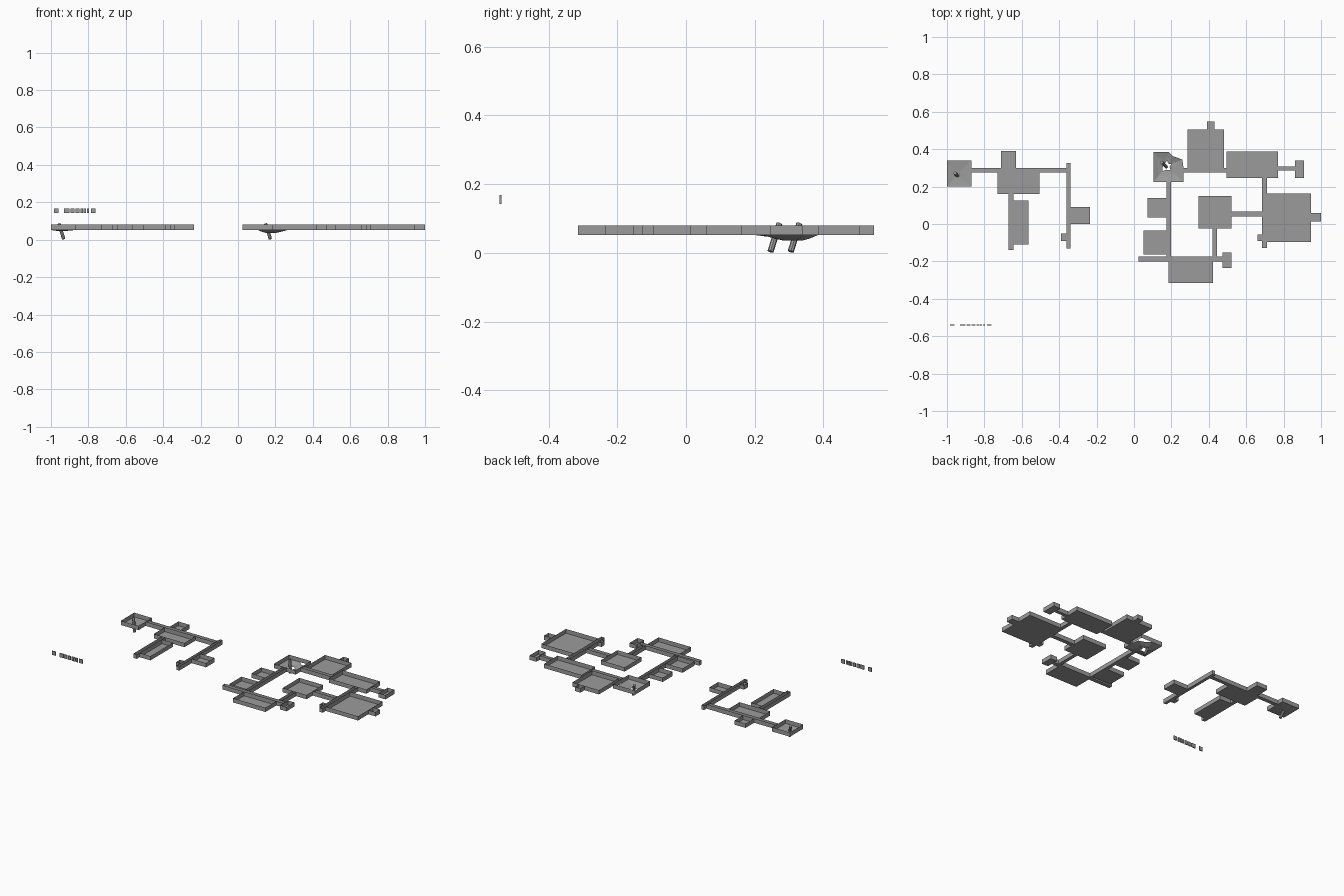
import bpy
import bmesh
import math
from mathutils import Vector

cube = bpy.data.objects.get("Cube")
if cube:
    bpy.data.objects.remove(cube, do_unlink=True)

FLOOR, TOP = 0.052, 0.08

stone = bpy.data.materials.new("stone grey")
stone.use_nodes = True
GREY = (0.33, 0.33, 0.33, 1)
stone.diffuse_color = GREY
stone.node_tree.nodes["Principled BSDF"].inputs["Base Color"].default_value = GREY


def finish(name, bm):
    mesh = bpy.data.meshes.new(name)
    bm.to_mesh(mesh)
    bm.free()
    mesh.materials.append(stone)
    obj = bpy.data.objects.new(name, mesh)
    bpy.context.collection.objects.link(obj)
    return obj


def box(bm, x0, x1, y0, y1, z0, z1):
    made = bmesh.ops.create_cube(bm, size=1)["verts"]
    for v in made:
        v.co = Vector((x1 if v.co.x > 0 else x0,
                       y1 if v.co.y > 0 else y0,
                       z1 if v.co.z > 0 else z0))
    return {f for v in made for f in v.link_faces}


def tray(name, x0, x1, y0, y1, floor=True):
    """Open-topped room or passage with thin walls."""
    bm = bmesh.new()
    faces = box(bm, x0, x1, y0, y1, FLOOR, TOP)
    bmesh.ops.recalc_face_normals(bm, faces=bm.faces)
    drop = [f for f in faces if f.normal.z > 0.5 or (not floor and f.normal.z < -0.5)]
    bmesh.ops.delete(bm, geom=drop, context="FACES")
    return finish(name, bm)


def sunken_floor(name, outline, centre, depth, radii):
    """Floor sagging from its outline to a jagged ring around a hole."""
    bm = bmesh.new()
    rings = [[], [], []]
    for i, (x, y) in enumerate(outline):
        edge = Vector((x, y, FLOOR))
        way = Vector((x - centre[0], y - centre[1], 0)).normalized()
        lip = Vector((*centre, FLOOR - depth)) + way * radii[i % 2]
        mid = edge.lerp(lip, 0.55)
        mid.z = FLOOR - depth * 0.65
        for ring, co in zip(rings, (edge, mid, lip)):
            ring.append(bm.verts.new(co))
    n = len(outline)
    for a, b in zip(rings, rings[1:]):
        for i in range(n):
            j = (i + 1) % n
            bm.faces.new((a[i], a[j], b[j], b[i]))
    return finish(name, bm)


def shaft(name, top, bottom, radius):
    """Slanted pole leaving through the floor."""
    top, bottom = Vector(top), Vector(bottom)
    axis = top - bottom
    bm = bmesh.new()
    bmesh.ops.create_cone(bm, cap_ends=True, segments=8, radius1=radius,
                          radius2=radius, depth=axis.length)
    turn = axis.to_track_quat("Z", "Y").to_matrix().to_4x4()
    bmesh.ops.transform(bm, matrix=turn, verts=bm.verts)
    bmesh.ops.translate(bm, vec=(top + bottom) / 2, verts=bm.verts)
    return finish(name, bm)


# West wing
for name, *r in [
    ("west_main_passage", -0.87, -0.36, 0.275, 0.30),
    ("west_north_room", -0.71, -0.63, 0.30, 0.39),
    ("west_hall", -0.73, -0.505, 0.16, 0.275),
    ("west_south_passage", -0.67, -0.645, -0.14, 0.16),
    ("west_long_room", -0.645, -0.565, -0.11, 0.125),
    ("west_east_passage", -0.36, -0.34, -0.13, 0.325),
    ("west_side_room", -0.34, -0.235, 0.0, 0.09),
    ("west_alcove", -0.39, -0.36, -0.09, -0.05),
]:
    tray(name, *r)

# East wing
for name, *r in [
    ("north_passage", 0.265, 0.495, 0.275, 0.30),
    ("north_room", 0.285, 0.48, 0.30, 0.505),
    ("north_alcove", 0.39, 0.43, 0.505, 0.548),
    ("northeast_hall", 0.495, 0.77, 0.245, 0.387),
    ("northeast_passage", 0.77, 0.86, 0.285, 0.307),
    ("northeast_closet", 0.86, 0.91, 0.245, 0.34),
    ("east_passage", 0.685, 0.71, -0.127, 0.245),
    ("great_room", 0.71, 0.947, -0.095, 0.162),
    ("great_room_closet", 0.947, 1.0, 0.013, 0.06),
    ("east_alcove", 0.66, 0.685, -0.09, -0.055),
    ("centre_passage", 0.52, 0.685, 0.04, 0.067),
    ("centre_room", 0.345, 0.52, -0.025, 0.15),
    ("centre_south_passage", 0.42, 0.443, -0.175, -0.025),
    ("south_passage", 0.025, 0.473, -0.20, -0.175),
    ("south_closet", 0.473, 0.52, -0.235, -0.153),
    ("south_room", 0.185, 0.422, -0.315, -0.20),
    ("inner_west_passage", 0.175, 0.197, -0.175, 0.225),
    ("upper_cell", 0.073, 0.175, 0.035, 0.14),
    ("lower_cell", 0.05, 0.175, -0.162, -0.035),
]:
    tray(name, *r)

# Two rooms whose floors have caved in
tray("collapsed_room_walls", 0.105, 0.265, 0.225, 0.385, floor=False)
sunken_floor("collapsed_room_floor",
             [(0.105, 0.225), (0.185, 0.225), (0.265, 0.225), (0.265, 0.30),
              (0.258, 0.345), (0.21, 0.362), (0.185, 0.385), (0.14, 0.385),
              (0.105, 0.385), (0.105, 0.305)],
             (0.172, 0.308), 0.016, (0.032, 0.018))
shaft("collapsed_room_pole", (0.148, 0.33, 0.085), (0.173, 0.305, 0.004), 0.009)

tray("west_shaft_room_walls", -1.0, -0.87, 0.20, 0.34, floor=False)
sunken_floor("west_shaft_room_floor",
             [(-1.0, 0.20), (-0.935, 0.20), (-0.87, 0.20), (-0.87, 0.27),
              (-0.87, 0.34), (-0.935, 0.34), (-1.0, 0.34), (-1.0, 0.27)],
             (-0.945, 0.262), 0.006, (0.012, 0.008))
shaft("west_shaft_pole", (-0.957, 0.272, 0.085), (-0.932, 0.246, 0.004), 0.009)

# Row of small blank marker plates
bm = bmesh.new()
for x, w in [(-0.985, 0.025), (-0.93, 0.03), (-0.895, 0.022), (-0.868, 0.02),
             (-0.842, 0.012), (-0.825, 0.012), (-0.808, 0.012), (-0.787, 0.025)]:
    box(bm, x, x + w, -0.543, -0.537, 0.142, 0.168)
finish("marker_plates", bm)
